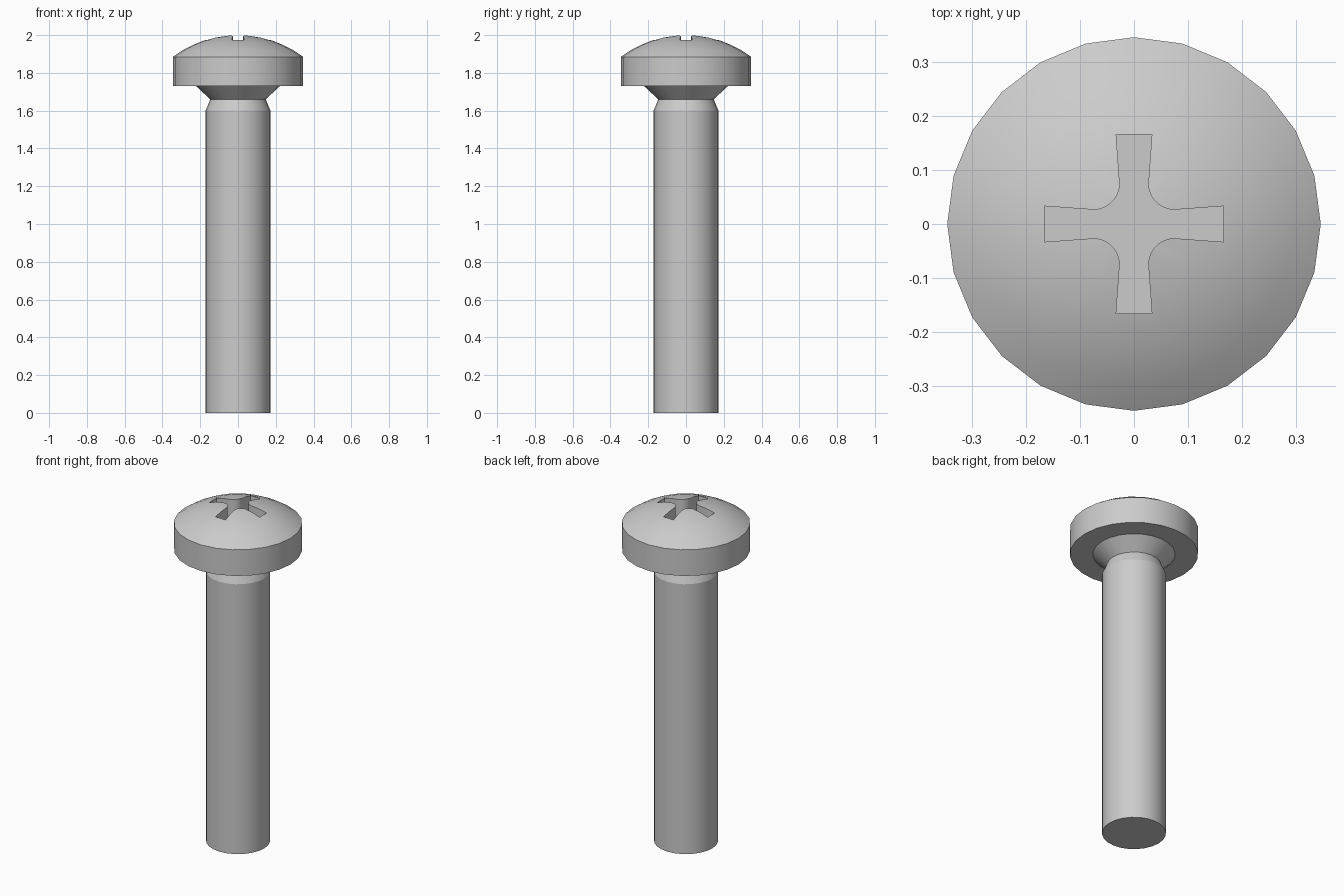
import bpy
import bmesh
import math
from mathutils import Matrix

if "Cube" in bpy.data.objects:
    bpy.data.objects.remove(bpy.data.objects["Cube"])

steel = bpy.data.materials.new("grey_steel")
steel.diffuse_color = (0.6, 0.6, 0.6, 1)
steel.use_nodes = True
steel.node_tree.nodes["Principled BSDF"].inputs["Base Color"].default_value = steel.diffuse_color
SIDES = 24


def make_object(name, bm):
    bmesh.ops.recalc_face_normals(bm, faces=bm.faces)
    mesh = bpy.data.meshes.new(name)
    bm.to_mesh(mesh)
    bm.free()
    mesh.materials.append(steel)
    obj = bpy.data.objects.new(name, mesh)
    bpy.context.collection.objects.link(obj)
    return obj


def lathe(name, profile):
    """Revolve (radius, height) points around the z axis."""
    bm = bmesh.new()
    verts = [bm.verts.new((r, 0, z)) for r, z in profile]
    edges = [bm.edges.new(pair) for pair in zip(verts, verts[1:])]
    bmesh.ops.spin(bm, geom=verts + edges, cent=(0, 0, 0), axis=(0, 0, 1),
                   angle=math.tau, steps=SIDES, use_duplicate=False)
    bmesh.ops.remove_doubles(bm, verts=bm.verts, dist=1e-5)
    return make_object(name, bm)


# Head dome as a circular arc from rim to crown
R_HEAD, RIM_Z, TOP_Z = 0.345, 1.885, 2.0
h = TOP_Z - RIM_Z
R_ARC = (R_HEAD ** 2 + h ** 2) / (2 * h)
a_max = math.asin(R_HEAD / R_ARC)
dome = []
for i in range(7):
    a = a_max * (1 - i / 6)
    dome.append((R_ARC * math.sin(a), TOP_Z - R_ARC + R_ARC * math.cos(a)))

# Whole screw: flat tip, shank, chamfer, flared neck, head
screw = lathe("screw", [(0, 0), (0.172, 0), (0.172, 1.6), (0.147, 1.66),
                        (0.222, 1.73), (R_HEAD, 1.73)] + dome)

# Cross recess: flared arms joined by rounded inner corners
quarter = [(0.165, -0.033), (0.165, 0.033)]
for i in range(9):
    a = math.radians(265 - 80 * i / 8)
    quarter.append((0.076 + 0.05 * math.cos(a), 0.076 + 0.05 * math.sin(a)))
bm = bmesh.new()
outline = []
for k in range(4):
    turn = Matrix.Rotation(k * math.pi / 2, 4, 'Z')
    for x, y in quarter:
        v = bm.verts.new((x, y, 1.84))
        v.co = turn @ v.co
        outline.append(v)
face = bm.faces.new(outline)
ext = bmesh.ops.extrude_face_region(bm, geom=[face])
bmesh.ops.translate(bm, vec=(0, 0, 0.3),
                    verts=[g for g in ext["geom"] if isinstance(g, bmesh.types.BMVert)])
cutter = make_object("recess_cutter", bm)
cutter.hide_render = True

# Cut the recess, then smooth the round surfaces
mod = screw.modifiers.new("recess", 'BOOLEAN')
mod.operation = 'DIFFERENCE'
mod.solver = 'EXACT'
mod.object = cutter
bpy.context.view_layer.objects.active = screw
screw.select_set(True)
bpy.ops.object.modifier_apply(modifier=mod.name)
bpy.data.objects.remove(cutter, do_unlink=True)
bpy.ops.object.shade_smooth_by_angle(angle=math.radians(20))
